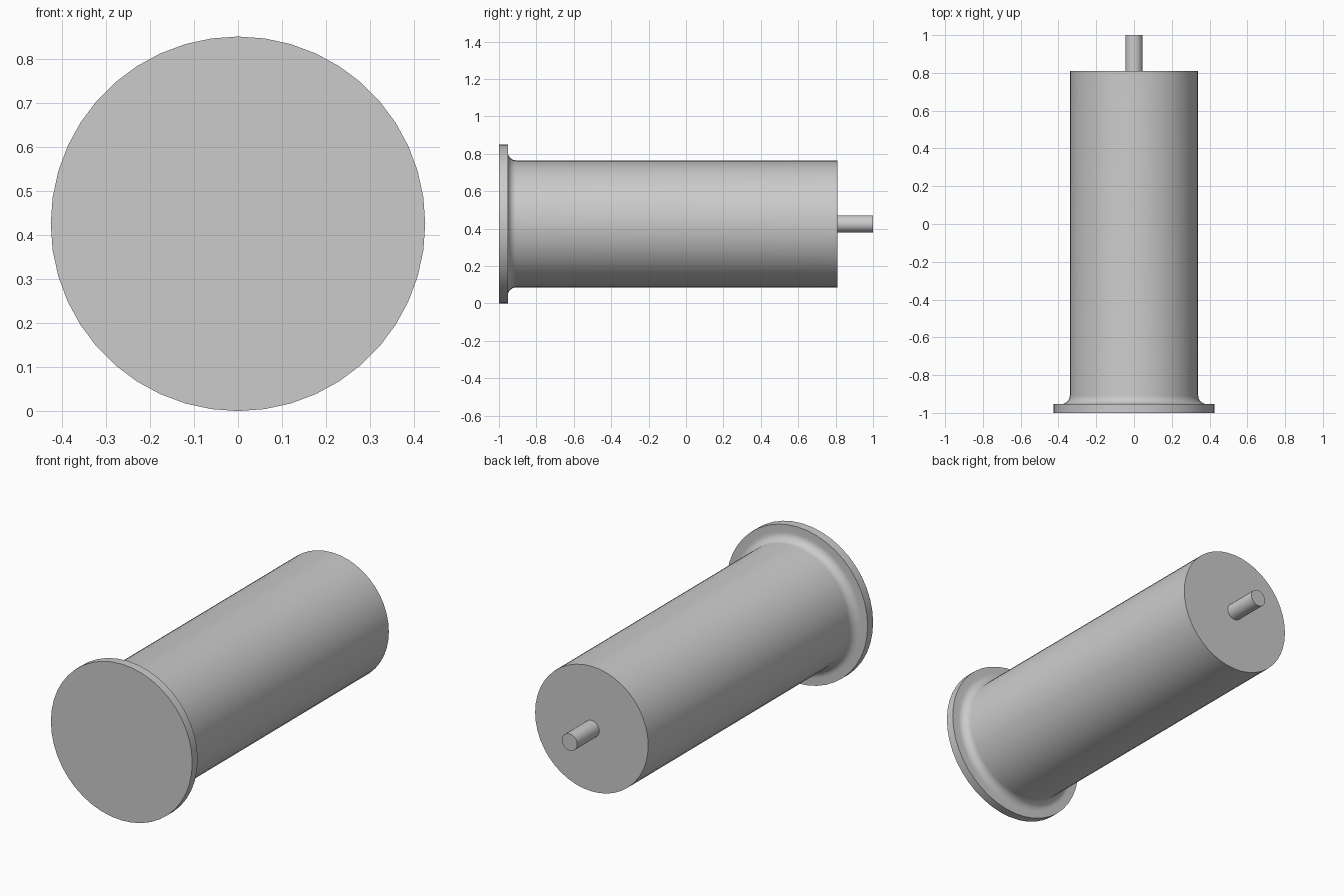
import bpy, bmesh, math
from mathutils import Matrix, Vector

if "Cube" in bpy.data.objects:
    bpy.data.objects.remove(bpy.data.objects["Cube"], do_unlink=True)

AXIS_Z = 0.425
FLANGE_R, BODY_R, PIN_R, FILLET = 0.425, 0.34, 0.046, 0.045
FRONT, FLANGE_BACK, BODY_BACK, PIN_BACK = -1.0, -0.953, 0.81, 1.0

grey = bpy.data.materials.new("light grey metal")
grey.use_nodes = True
colour = (0.6, 0.6, 0.6, 1)
grey.diffuse_color = colour
grey.node_tree.nodes["Principled BSDF"].inputs["Base Color"].default_value = colour


def lathe(name, profile, sides):
    """Revolve (radius, y) points about the long axis; end rings are capped."""
    bm = bmesh.new()
    rings = []
    for r, y in profile:
        angles = [math.tau * i / sides for i in range(sides)]
        rings.append([bm.verts.new((r * math.sin(a), y, AXIS_Z + r * math.cos(a))) for a in angles])
    for a, b in zip(rings, rings[1:]):
        for i in range(sides):
            j = (i + 1) % sides
            bm.faces.new((a[i], a[j], b[j], b[i]))
    bm.faces.new(rings[0])
    bm.faces.new(rings[-1])
    bmesh.ops.recalc_face_normals(bm, faces=bm.faces)
    mesh = bpy.data.meshes.new(name)
    bm.to_mesh(mesh)
    bm.free()
    mesh.materials.append(grey)
    obj = bpy.data.objects.new(name, mesh)
    bpy.context.collection.objects.link(obj)
    bpy.ops.object.select_all(action="DESELECT")
    obj.select_set(True)
    bpy.context.view_layer.objects.active = obj
    bpy.ops.object.shade_smooth_by_angle(angle=math.radians(35))
    return obj


# Flanged cylinder with a concave fillet where the flange meets the body
steps = 8
fillet = []
for i in range(steps + 1):
    a = math.pi / 2 * i / steps
    fillet.append((BODY_R + FILLET * (1 - math.sin(a)),
                   FLANGE_BACK + FILLET * (1 - math.cos(a))))
lathe("flanged_body",
      [(FLANGE_R, FRONT), (FLANGE_R, FLANGE_BACK)] + fillet + [(BODY_R, BODY_BACK)], 44)

# Thin shaft at the back
lathe("rear_pin", [(PIN_R, BODY_BACK - 0.01), (PIN_R, PIN_BACK)], 24)
